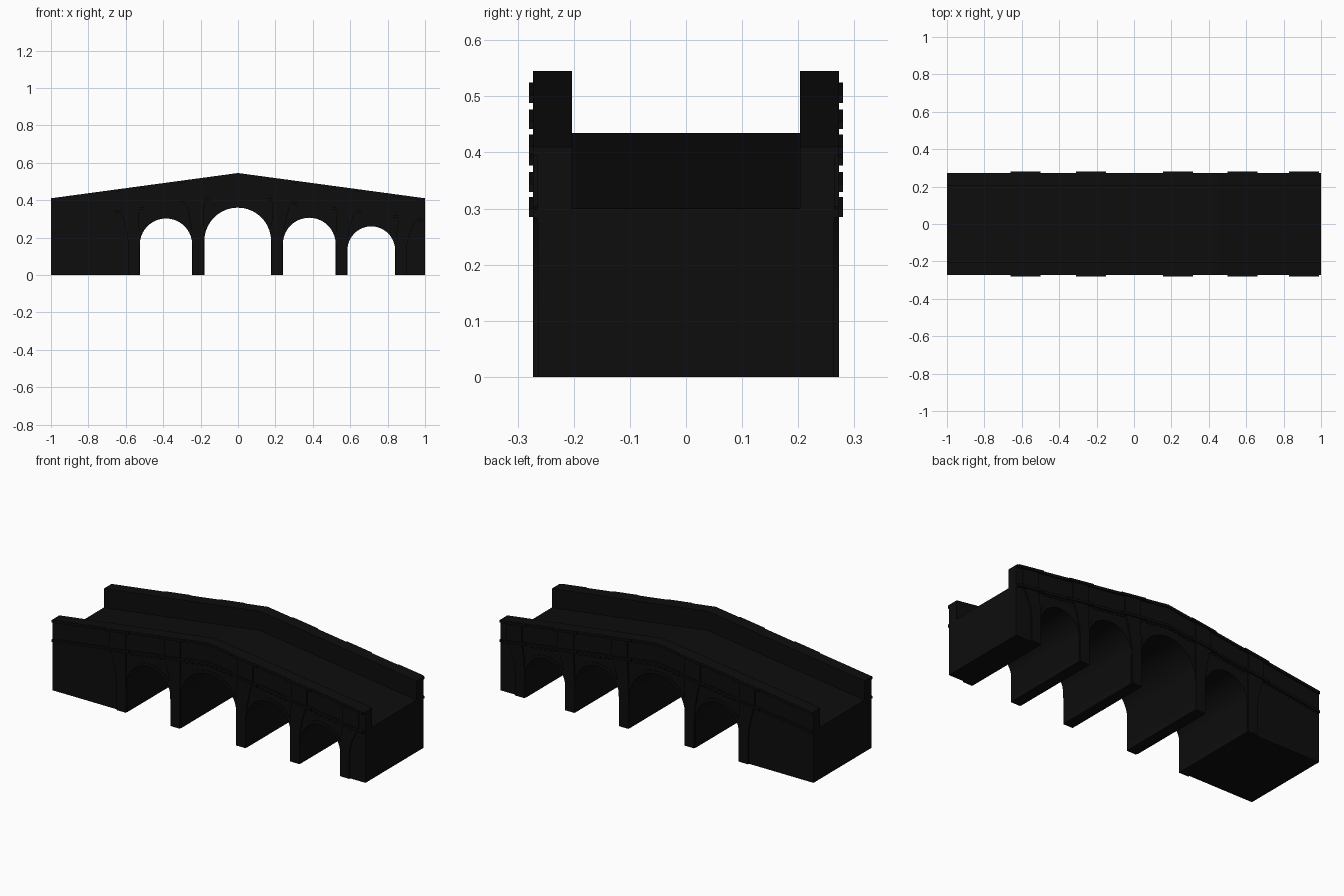
import bpy, bmesh, math

if "Cube" in bpy.data.objects:
    bpy.data.objects.remove(bpy.data.objects["Cube"])

stone = bpy.data.materials.new("near_black_stone")
stone.diffuse_color = (0.004, 0.004, 0.004, 1)
stone.use_nodes = True
stone.node_tree.nodes["Principled BSDF"].inputs["Base Color"].default_value = stone.diffuse_color

SLOPE = 0.135
ARCHES = [(-0.525, -0.245, 0.302), (-0.18, 0.177, 0.36),
          (0.24, 0.522, 0.306), (0.585, 0.84, 0.26)]
# base centre and top centre of each pilaster
PILASTERS = [(-0.557, -0.58), (-0.212, -0.23), (0.208, 0.235), (0.553, 0.58), (0.872, 0.91)]


def top(x, drop=0.0):
    return 0.545 - drop - SLOPE * abs(x)


def prisms(name, outlines, y0, y1, mirror=True):
    """Extrude x-z outlines from y0 to y1, optionally mirrored to the other side."""
    bm = bmesh.new()
    for pts in outlines:
        face = bm.faces.new([bm.verts.new((x, y0, z)) for x, z in pts])
        new = bmesh.ops.extrude_face_region(bm, geom=[face])["geom"]
        bmesh.ops.translate(bm, vec=(0, y1 - y0, 0),
                            verts=[v for v in new if isinstance(v, bmesh.types.BMVert)])
    bmesh.ops.recalc_face_normals(bm, faces=bm.faces)
    me = bpy.data.meshes.new(name)
    bm.to_mesh(me)
    bm.free()
    me.materials.append(stone)
    ob = bpy.data.objects.new(name, me)
    bpy.context.collection.objects.link(ob)
    if mirror:
        m = ob.modifiers.new("both_sides", "MIRROR")
        m.use_axis = (False, True, False)
    bpy.context.view_layer.objects.active = ob
    ob.select_set(True)
    bpy.ops.object.shade_smooth_by_angle(angle=math.radians(25))
    ob.select_set(False)
    return ob


def strip(x0, x1, drop, height):
    """Outline of a band that follows the slope of the bridge."""
    xs = [x0, 0, x1] if x0 < 0 < x1 else [x0, x1]
    return ([(x, top(x, drop)) for x in xs]
            + [(x, top(x, drop + height)) for x in reversed(xs)])


def arc(a, b, crown, grow=0.0, n=20):
    """Semicircular arch points from left springing to right springing."""
    c, r = (a + b) / 2, (b - a) / 2
    return [(c - (r + grow) * math.cos(math.pi * i / n),
             crown - r + (r + grow) * math.sin(math.pi * i / n)) for i in range(n + 1)]


# main body with deck and arch openings
outline = [(-1, 0)]
for a, b, crown in ARCHES:
    outline += [(a, 0)] + arc(a, b, crown) + [(b, 0)]
outline += [(1, 0), (1, top(1, 0.11)), (0, top(0, 0.11)), (-1, top(1, 0.11))]
prisms("bridge_body", [outline], -0.264, 0.264, mirror=False)

# parapets, coping and string course
prisms("parapet", [strip(-1, 1, 0.015, 0.12)], -0.265, -0.203)
prisms("parapet_coping", [strip(-1, 1, 0, 0.015)], -0.273, -0.203)
prisms("string_course", [strip(-1, 1, 0.112, 0.014)], -0.273, -0.25)

# raised arch rings
prisms("arch_ring", [arc(*s) + arc(*s, grow=0.018)[::-1] for s in ARCHES], -0.267, -0.25)

# flaring pilasters
shafts = []
for base, head in PILASTERS:
    left, right = [], []
    zt = top(head, 0.012)
    zs = top(head, 0.12)
    for i in range(9):
        t = i / 8
        z = 0.13 + (zs - 0.13) * t
        c = base + (head - base) * t * t
        w = 0.030 + 0.020 * t * t
        left.append((c - w, z))
        right.append((c + w, z))
    left = [(base - 0.030, 0)] + left + [(head - 0.05, top(head - 0.05, 0.012))]
    right = [(base + 0.030, 0)] + right + [(head + 0.05, top(head + 0.05, 0.012))]
    shafts.append(left + right[::-1])
prisms("pilaster", shafts, -0.2725, -0.25)

# wide projecting blocks on the coping and string course
blocks = []
for _, head in PILASTERS:
    for drop in (0.0005, 0.112):
        blocks.append(strip(head - 0.08, head + 0.08, drop, 0.014))
prisms("pilaster_cap", blocks, -0.28, -0.25)

# small dentils under the string course, above the arches
teeth = []
for a, b, _ in ARCHES:
    n = int((b - a - 0.04) / 0.03)
    for i in range(n):
        x = (a + b) / 2 + (i - (n - 1) / 2) * 0.03
        teeth.append(strip(x - 0.006, x + 0.006, 0.126, 0.012))
prisms("dentil", teeth, -0.270, -0.25)
